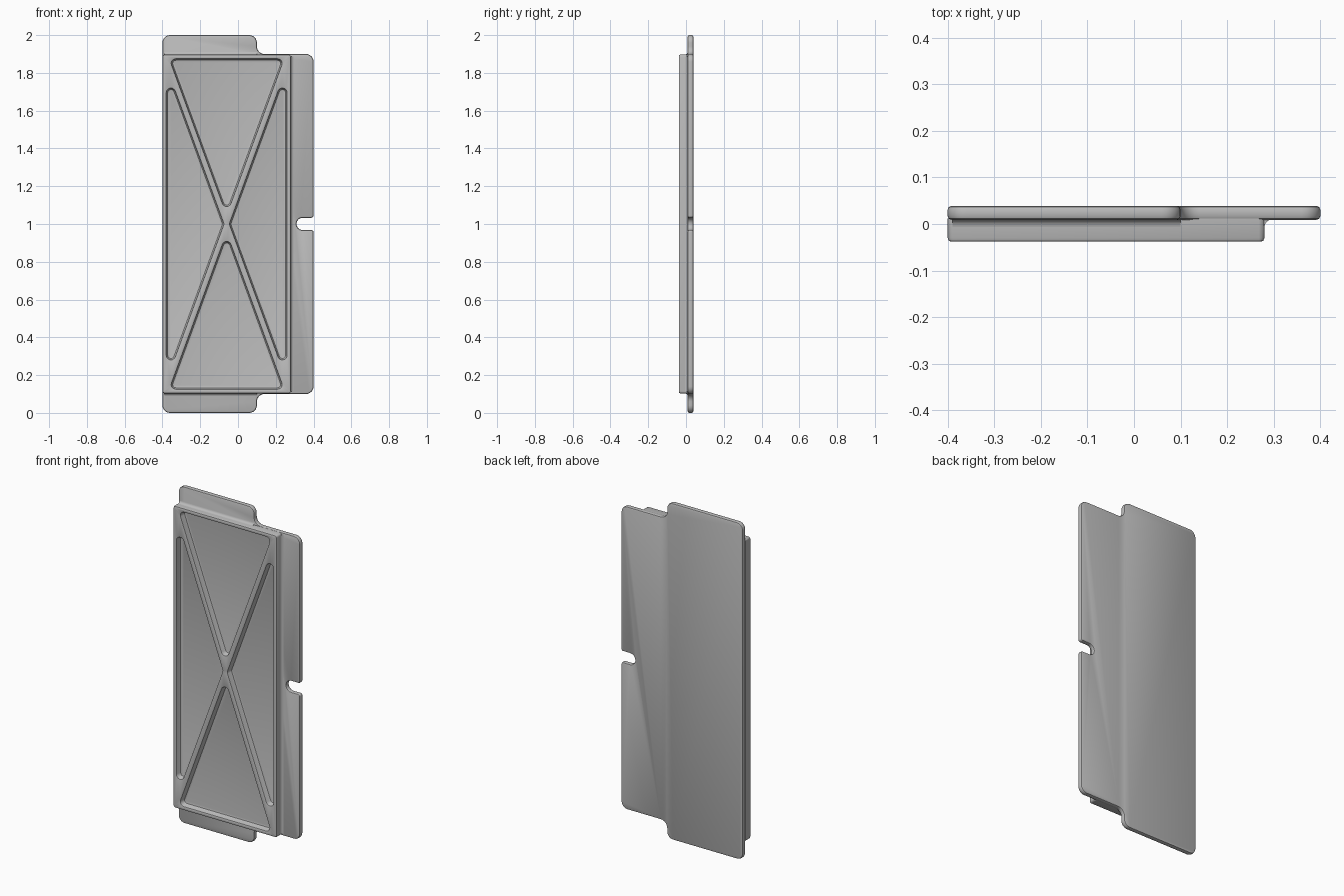
import bpy, bmesh, math
from mathutils import Vector

if "Cube" in bpy.data.objects:
    bpy.data.objects.remove(bpy.data.objects["Cube"])

metal = bpy.data.materials.new("plain grey")
metal.diffuse_color = (0.5, 0.5, 0.5, 1)
metal.use_nodes = True
metal.node_tree.nodes["Principled BSDF"].inputs["Base Color"].default_value = metal.diffuse_color


def rounded(corners, steps=6):
    """Counter-clockwise (x, z, radius) corners -> list of (point, outward normal)."""
    out = []
    count = len(corners)
    for i, (x, z, r) in enumerate(corners):
        here = Vector((x, z))
        a = here - Vector(corners[i - 1][:2])
        b = Vector(corners[(i + 1) % count][:2]) - here
        n1 = Vector((a.y, -a.x)).normalized()
        n2 = Vector((b.y, -b.x)).normalized()
        turn = math.atan2(n1.x * n2.y - n1.y * n2.x, n1.dot(n2))
        s = 1 if turn > 0 else -1
        centre = here - s * r * (n1 + n2) / (1 + n1.dot(n2))
        start = math.atan2(n1.y, n1.x)
        for k in range(steps + 1):
            t = start + turn * k / steps
            n = Vector((math.cos(t), math.sin(t)))
            out.append((centre + s * r * n, n))
    return out


def loft(bm, outline, profile):
    """Skin rings given as (y, inset); returns the vertex rings."""
    rings = []
    for y, inset in profile:
        pts = [p - n * inset for p, n in outline]
        rings.append([bm.verts.new((p.x, y, p.y)) for p in pts])
    for r0, r1 in zip(rings, rings[1:]):
        for i in range(len(r0)):
            j = (i + 1) % len(r0)
            bm.faces.new((r0[i], r0[j], r1[j], r1[i]))
    return rings


def finish(bm, name):
    bmesh.ops.recalc_face_normals(bm, faces=bm.faces[:])
    mesh = bpy.data.meshes.new(name)
    bm.to_mesh(mesh)
    bm.free()
    mesh.materials.append(metal)
    ob = bpy.data.objects.new(name, mesh)
    bpy.context.collection.objects.link(ob)
    bpy.ops.object.select_all(action='DESELECT')
    ob.select_set(True)
    bpy.context.view_layer.objects.active = ob
    bpy.ops.object.shade_smooth_by_angle(angle=math.radians(30))


# Back plate with two end tabs and a side notch
R = 0.04
plate = rounded([
    (-.4, 0, R), (.1, 0, R), (.1, .1, R), (.4, .1, R),
    (.4, .968, .012), (.31, .968, .032), (.31, 1.033, .032), (.4, 1.033, .012),
    (.4, 1.9, R), (.1, 1.9, R), (.1, 2, R), (-.4, 2, R)])
bm = bmesh.new()
rings = loft(bm, plate, [(.009, .008), (.0115, .0025), (.017, 0),
                         (.031, 0), (.0365, .0025), (.039, .008)])
bm.faces.new(rings[0])
bm.faces.new(rings[-1])
finish(bm, "back_plate")

# Raised panel with four triangular pockets
panel = rounded([(-.4, .103, .012), (.28, .103, .012),
                 (.28, 1.897, .012), (-.4, 1.897, .012)], 3)
bm = bmesh.new()
rings = loft(bm, panel, [(.012, 0), (-.03, 0), (-.036, .0025), (-.038, .008)])
bm.faces.new(rings[0])
front_loops = [rings[-1]]

MID, K, r = -.06, .367, .03          # panel centre line, rib slope, corner radius
half = (1.88 - 1.03) * K
side = (.325 - .008) / K
pockets = [
    [(MID, 1.03, r), (MID + half, 1.88, r), (MID - half, 1.88, r)],
    [(MID, .97, r), (MID - half, .12, r), (MID + half, .12, r)],
    [(MID - .008, 1, r), (MID - .325, 1 + side, r), (MID - .325, 1 - side, r)],
    [(MID + .008, 1, r), (MID + .325, 1 - side, r), (MID + .325, 1 + side, r)],
]
for tri in pockets:
    rings = loft(bm, rounded(tri), [(-.038, 0), (-.036, .005), (-.032, .007),
                                    (-.013, .009), (-.007, .013), (-.005, .02)])
    bm.faces.new(rings[-1])
    front_loops.append(rings[0])

edges = [bm.edges.get((v, loop[(i + 1) % len(loop)]))
         for loop in front_loops for i, v in enumerate(loop)]
bmesh.ops.triangle_fill(bm, edges=edges, use_beauty=True, normal=(0, -1, 0))
finish(bm, "raised_panel")


# Curved fillets where the panel meets the plate
def fillet(name, start, end, out):
    f = .016
    section = [(-.003, .012)]
    for k in range(5):
        t = math.pi / 2 * k / 4
        section.append((f - f * math.cos(t), .0095 - f + f * math.sin(t)))
    section.append((f, .012))
    bm = bmesh.new()
    rows = [[bm.verts.new((x + out[0] * d, y, z + out[1] * d)) for d, y in section]
            for x, z in (start, end)]
    n = len(section)
    for i in range(n):
        j = (i + 1) % n
        bm.faces.new((rows[0][i], rows[0][j], rows[1][j], rows[1][i]))
    bm.faces.new(rows[0])
    bm.faces.new(rows[1])
    finish(bm, name)


fillet("side_fillet", (.28, .112), (.28, 1.888), (1, 0))
fillet("top_fillet", (-.39, 1.897), (.1, 1.897), (0, 1))
fillet("bottom_fillet", (-.39, .103), (.1, .103), (0, -1))
